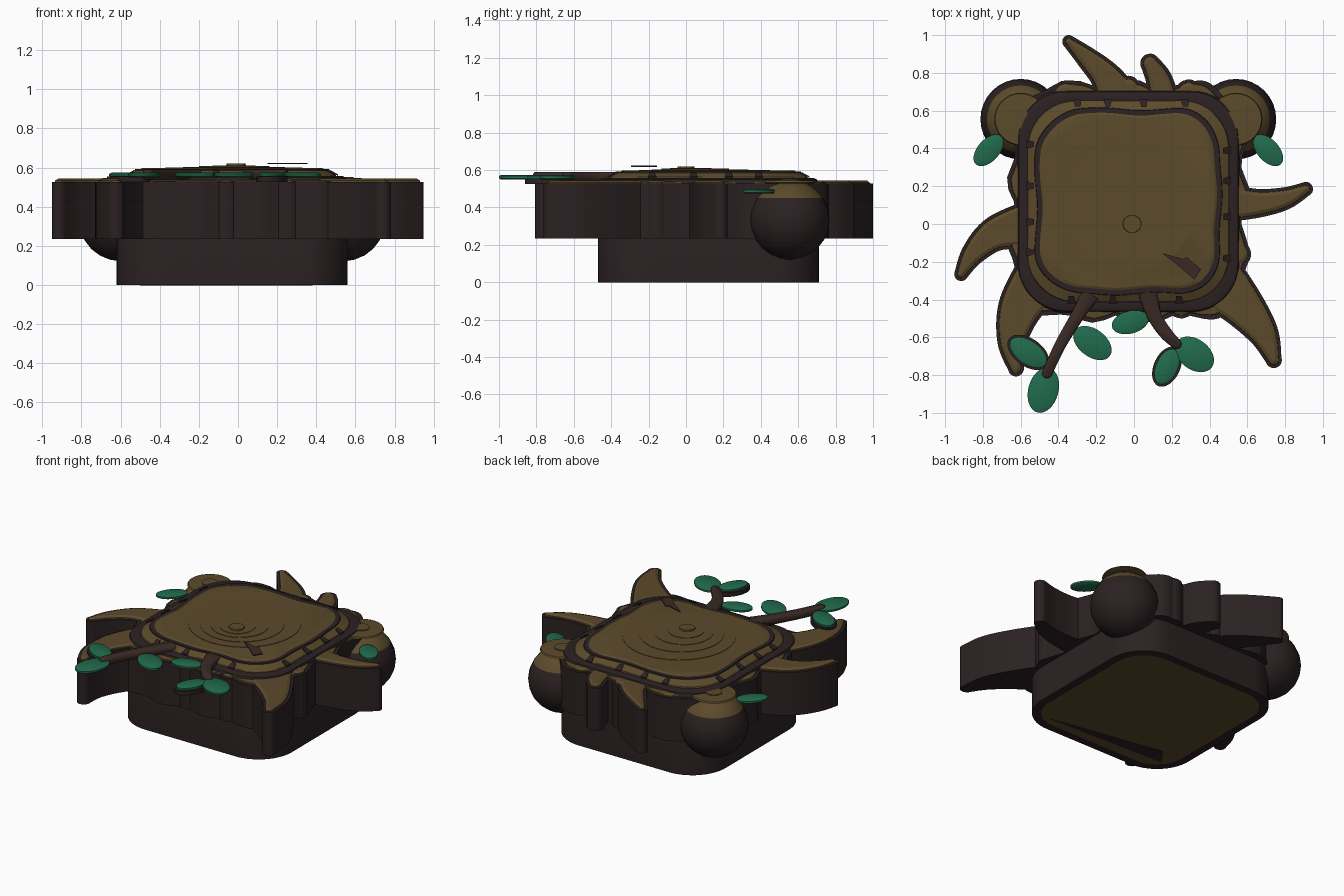
import bpy, bmesh, math
from mathutils import Vector

if "Cube" in bpy.data.objects:
    bpy.data.objects.remove(bpy.data.objects["Cube"])


def material(name, rgb):
    m = bpy.data.materials.new(name)
    m.diffuse_color = (*rgb, 1)
    m.use_nodes = True
    m.node_tree.nodes["Principled BSDF"].inputs["Base Color"].default_value = m.diffuse_color
    return m


BARK = material("dark_bark", (0.024, 0.015, 0.016))
WOOD = material("brown_wood", (0.107, 0.070, 0.024))
TWIG = material("twig_brown", (0.042, 0.023, 0.018))
LEAF = material("leaf_green", (0.015, 0.147, 0.074))
CX, CY = -0.03, 0.12


def loft(name, rings, mats, angle=35):
    """Join equal-length rings; mats = one per band, then bottom and top cap."""
    bm = bmesh.new()
    palette = list(dict.fromkeys(mats))
    rows = [[bm.verts.new(p) for p in ring] for ring in rings]
    n = len(rows[0])
    for k in range(len(rows) - 1):
        for i in range(n):
            j = (i + 1) % n
            f = bm.faces.new((rows[k][i], rows[k][j], rows[k + 1][j], rows[k + 1][i]))
            f.material_index = palette.index(mats[k])
    bm.faces.new(rows[0][::-1]).material_index = palette.index(mats[-2])
    bm.faces.new(rows[-1]).material_index = palette.index(mats[-1])
    bmesh.ops.recalc_face_normals(bm, faces=bm.faces)
    me = bpy.data.meshes.new(name)
    bm.to_mesh(me)
    bm.free()
    for m in palette:
        me.materials.append(m)
    ob = bpy.data.objects.new(name, me)
    bpy.context.collection.objects.link(ob)
    bpy.ops.object.select_all(action='DESELECT')
    ob.select_set(True)
    bpy.context.view_layer.objects.active = ob
    bpy.ops.object.shade_smooth_by_angle(angle=math.radians(angle))
    return ob


def square(half, z, radius=0.25, wave=0.0, count=10, phase=0.0, steps=16):
    """Rounded square ring with optional wavy edge."""
    pts = []
    core = half - radius
    for q, (sx, sy) in enumerate([(1, 1), (-1, 1), (-1, -1), (1, -1)]):
        for i in range(steps + 1):
            a = math.pi / 2 * (q + i / steps)
            pts.append(Vector((sx * core + radius * math.cos(a), sy * core + radius * math.sin(a), 0)))
        # points along the straight side to the next corner
        nx, ny = [(-1, 1), (-1, -1), (1, -1), (1, 1)][q]
        a = math.pi / 2 * (q + 1)
        end = Vector((nx * core + radius * math.cos(a), ny * core + radius * math.sin(a), 0))
        start = pts[-1]
        pts += [start.lerp(end, t / 12) for t in range(1, 12)]
    out = []
    for p in pts:
        th = math.atan2(p.y, p.x)
        p = p + p.normalized() * wave * math.sin(count * th + phase)
        out.append((p.x + CX, p.y + CY, z))
    return out


def ellipse(cx, cy, a, b, deg, z, n=32):
    c, s = math.cos(math.radians(deg)), math.sin(math.radians(deg))
    pts = []
    for i in range(n):
        t = math.tau * i / n
        u, v = a * math.cos(t), b * math.sin(t)
        pts.append((cx + u * c - v * s, cy + u * s + v * c, z))
    return pts


def sweep(path, z, inset=0.0, n=16):
    """Outline of a tapered curved limb; path = (x, y, half width) from base to tip."""
    ext = [path[0]] + path + [path[-1]]
    samples = []
    for k in range(len(path) - 1):
        p0, p1, p2, p3 = (Vector(ext[k + d]) for d in range(4))
        for i in range(n // 2):
            t = i / (n // 2)
            samples.append(0.5 * (2 * p1 + (p2 - p0) * t + (2 * p0 - 5 * p1 + 4 * p2 - p3) * t * t
                                  + (3 * p1 - p0 - 3 * p2 + p3) * t ** 3))
    samples.append(Vector(path[-1]))
    left, right = [], []
    for i, s in enumerate(samples):
        d = samples[min(i + 1, len(samples) - 1)] - samples[max(i - 1, 0)]
        d = Vector((d.x, d.y)).normalized()
        w = max(s.z - inset, 0.004)
        left.append((s.x - d.y * w, s.y + d.x * w, z))
        right.append((s.x + d.y * w, s.y - d.x * w, z))
    a0 = math.atan2(d.y, d.x)
    tip = []
    for i in range(1, 10):
        a = a0 - math.pi / 2 + math.pi * i / 10
        tip.append((s.x + w * math.cos(a), s.y + w * math.sin(a), z))
    return right + tip + left[::-1]


# Hollow-looking trunk: dark bark with a brown underside and a rounded rim
loft("trunk", [square(0.535, 0.0, 0.2), square(0.59, 0.0), square(0.59, 0.525), square(0.58, 0.55),
               square(0.56, 0.558), square(0.53, 0.555)], [BARK] * 5 + [WOOD, BARK])
loft("underside_shadow", [[(-0.5, -0.33, z), (0.38, -0.36, z), (-0.42, -0.22, z)]
                          for z in (-0.0, 0.004)], [BARK] * 3).location.z = -0.002

# Wavy collar of root bases with brown top
wav = dict(wave=0.024, count=13, phase=0.6)
loft("root_collar", [square(0.62, 0.235, **wav), square(0.62, 0.528, **wav)], [BARK] * 3)
loft("root_collar_top", [square(0.60, 0.526, **wav), square(0.597, 0.535, **wav),
                         square(0.56, 0.54, **wav)], [WOOD] * 4)

# Spreading roots: dark sides, brown raised tops
roots = {
    "back_left": [(-0.08, 0.66, 0.12), (-0.15, 0.78, 0.085), (-0.25, 0.88, 0.06), (-0.345, 0.965, 0.035)],
    "back_right": [(0.16, 0.66, 0.08), (0.13, 0.77, 0.07), (0.085, 0.85, 0.052)],
    "right": [(0.5, 0.11, 0.1), (0.66, 0.11, 0.076), (0.8, 0.135, 0.06), (0.91, 0.185, 0.038)],
    "left": [(-0.54, 0.0, 0.13), (-0.73, -0.05, 0.095), (-0.85, -0.155, 0.065), (-0.915, -0.265, 0.037)],
    "front_left": [(-0.48, -0.26, 0.15), (-0.6, -0.44, 0.12), (-0.645, -0.62, 0.08), (-0.625, -0.765, 0.042)],
    "front_right": [(0.4, -0.26, 0.17), (0.57, -0.43, 0.12), (0.685, -0.58, 0.082), (0.74, -0.72, 0.043)],
    "front_mid": [(-0.06, -0.38, 0.17), (-0.06, -0.42, 0.075)],
    "front_right_bump": [(0.22, -0.36, 0.12), (0.25, -0.42, 0.08)],
    "back_mid": [(-0.03, 0.66, 0.12), (-0.03, 0.72, 0.065)],
    "back_left_bump": [(-0.36, 0.62, 0.13), (-0.36, 0.68, 0.08)],
    "back_right_bump": [(0.3, 0.62, 0.12), (0.29, 0.69, 0.075)],
    "right_bump": [(0.5, -0.15, 0.12), (0.55, -0.16, 0.07)],
}
for name, path in roots.items():
    loft(name + "_root", [sweep(path, 0.235), sweep(path, 0.527)], [BARK] * 3)
    loft(name + "_root_top", [sweep(path, 0.524, 0.016), sweep(path, 0.534, 0.018),
                              sweep(path, 0.543, 0.036)], [WOOD] * 4, 20)

# Brown cut face with an irregular dark growth ring
irr = dict(wave=0.008, count=7, phase=1.0)
loft("cut_face", [square(0.535, 0.55), square(0.53, 0.562), square(0.49, 0.585, 0.24, **irr),
                  square(0.488, 0.592, 0.24, **irr), square(0.462, 0.592, 0.22, **irr),
                  square(0.45, 0.598, 0.22, **irr)], [WOOD, WOOD, BARK, BARK, WOOD, WOOD, WOOD], 20)
# Faint stepped inner rings and raised centre
for i, r in enumerate((0.35, 0.26, 0.18, 0.11)):
    z = 0.601 + 0.003 * i
    cy = 0.1 - 0.025 * i
    loft("growth_step", [ellipse(-0.02, cy, r, r, 0, 0.595), ellipse(-0.02, cy, r, r, 0, z)], [WOOD] * 3)
loft("pith", [ellipse(-0.01, 0, 0.052, 0.05, 0, 0.6, 10), ellipse(-0.01, 0, 0.049, 0.047, 0, 0.62, 10)],
     [WOOD] * 3)
crack = [(0.15, -0.155), (0.24, -0.225), (0.32, -0.295), (0.355, -0.24), (0.28, -0.175), (0.26, -0.185)]
loft("crack", [[(x, y, z) for x, y in crack] for z in (0.617, 0.624)], [TWIG] * 3)

# Short dark splits around the inner edge of the rim
for side in range(4):
    for t in (-0.3, -0.08, 0.11, 0.27):
        a = math.pi / 2 * side
        c, s = math.cos(a), math.sin(a)
        quad = [(0.54, t - 0.022), (0.54, t + 0.022), (0.5, t + 0.012), (0.5, t - 0.016)]
        loft("rim_split", [[(CX + u * c - v * s, CY + u * s + v * c, z + (0.54 - u) * 0.55)
                            for u, v in quad] for z in (0.558, 0.566)], [BARK] * 3)

# Round burls on the two back corners, with brown caps and a flat lip
for name, bx in (("left", -0.60), ("right", 0.54)):
    by, bz, R = 0.555, 0.335, 0.213
    angles = [-86, -75, -60, -45, -30, -15, 0, 15, 33, 45, 57, 66]
    rings = [ellipse(bx, by, R * math.cos(math.radians(a)), R * math.cos(math.radians(a)), 0,
                     bz + R * math.sin(math.radians(a))) for a in angles]
    loft(name + "_burl", rings, [BARK] * 8 + [WOOD] * 3 + [BARK, WOOD], 40)
    loft(name + "_burl_lip", [ellipse(bx, by, r, r, 0, z) for r, z in
                              ((0.125, 0.527), (0.14, 0.533), (0.135, 0.543), (0.08, 0.546))], [WOOD] * 5)
    loft(name + "_burl_eye", [ellipse(bx, by, 0.05, 0.05, 0, z) for z in (0.54, 0.552)], [WOOD] * 3)

# Two twigs reaching over the front edge
twigs = {"left": [(-0.23, -0.37, 0.048), (-0.29, -0.47, 0.036), (-0.39, -0.64, 0.03), (-0.46, -0.79, 0.027)],
         "right": [(0.07, -0.36, 0.05), (0.11, -0.49, 0.038), (0.17, -0.58, 0.034), (0.225, -0.635, 0.027)]}
for name, path in twigs.items():
    loft(name + "_twig", [sweep(path, 0.54, 0.008), sweep(path, 0.55), sweep(path, 0.58),
                          sweep(path, 0.59, 0.01)], [TWIG] * 5, 60)

# Leaves: x, y, half length, half width, turn, height, dark backing
leaves = [(-0.77, 0.39, 0.1, 0.058, 48, 0.475, 0), (0.71, 0.39, 0.1, 0.058, 132, 0.475, 0),
          (-0.22, -0.63, 0.115, 0.073, -37, 0.55, 0), (-0.02, -0.52, 0.1, 0.06, 15, 0.55, 0),
          (-0.56, -0.68, 0.112, 0.062, -35, 0.55, 1), (-0.48, -0.88, 0.122, 0.08, 75, 0.55, 0),
          (0.32, -0.69, 0.115, 0.08, -37, 0.55, 0), (0.175, -0.755, 0.1, 0.058, 65, 0.55, 1)]
for x, y, a, b, deg, z, backed in leaves:
    loft("leaf", [ellipse(x, y, a - 0.01, b - 0.01, deg, z), ellipse(x, y, a, b, deg, z + 0.006),
                  ellipse(x, y, a, b, deg, z + 0.018), ellipse(x, y, a - 0.012, b - 0.012, deg, z + 0.024)],
         [LEAF] * 5)
    if backed:
        loft("leaf_backing", [ellipse(x, y, a + 0.013, b + 0.012, deg, h)
                              for h in (z - 0.025, z + 0.004)], [BARK] * 3)
